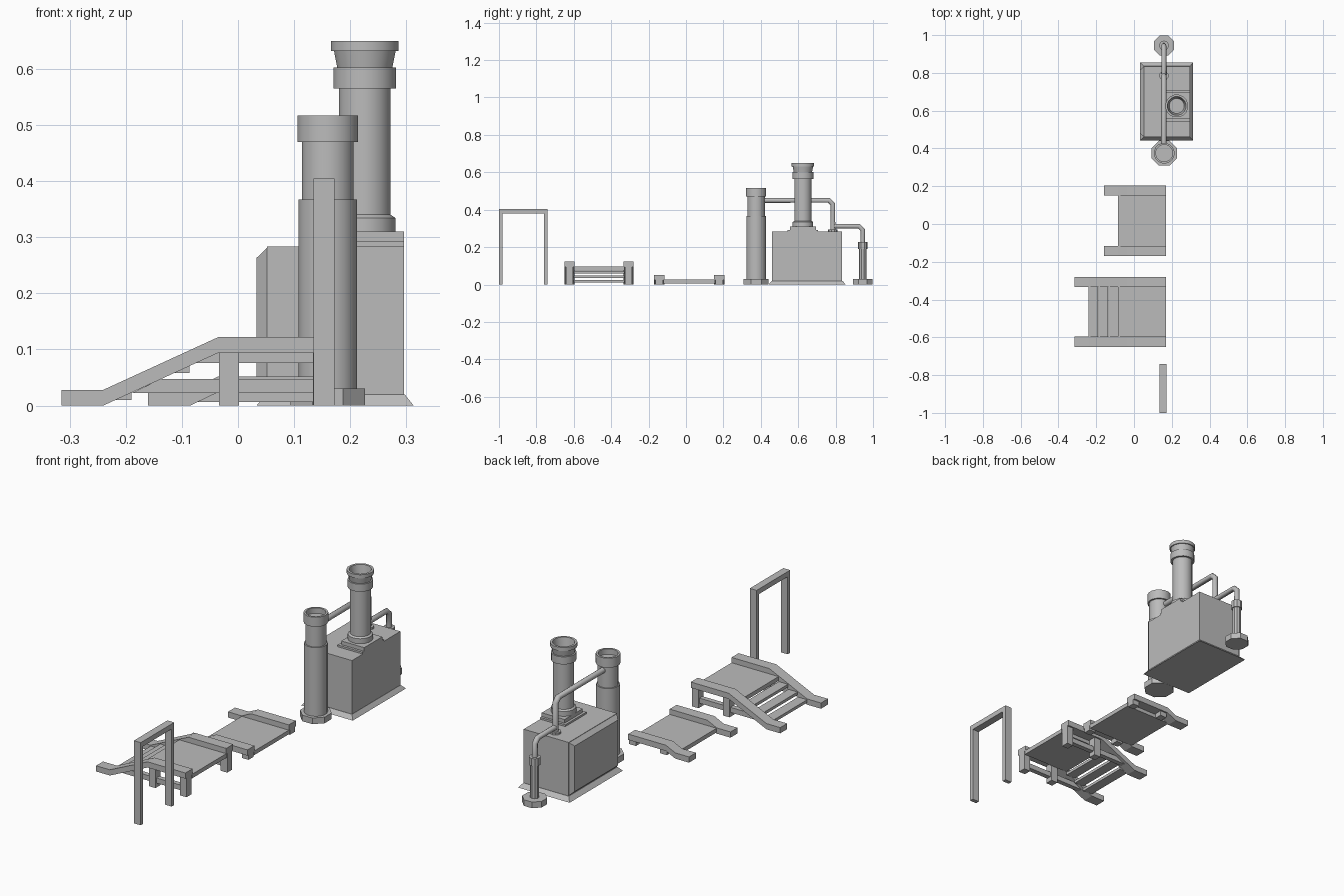
import bpy, bmesh, math
from mathutils import Vector

if "Cube" in bpy.data.objects:
    bpy.data.objects.remove(bpy.data.objects["Cube"])

grey = bpy.data.materials.new("plain grey")
grey.use_nodes = True
GREY = (0.5, 0.5, 0.5, 1)
grey.diffuse_color = GREY
grey.node_tree.nodes["Principled BSDF"].inputs["Base Color"].default_value = GREY


def finish(name, bm):
    bmesh.ops.recalc_face_normals(bm, faces=bm.faces)
    mesh = bpy.data.meshes.new(name)
    bm.to_mesh(mesh)
    bm.free()
    mesh.materials.append(grey)
    ob = bpy.data.objects.new(name, mesh)
    bpy.context.scene.collection.objects.link(ob)
    return ob


def box(name, x, y, z):
    bm = bmesh.new()
    bmesh.ops.create_cube(bm, size=1)
    for v in bm.verts:
        v.co = [(a + b) / 2 + c * (b - a) for (a, b), c in zip((x, y, z), v.co)]
    return finish(name, bm)


def side_profile(name, pts, y0, y1):
    """Extrude an x-z outline along y."""
    bm = bmesh.new()
    face = bm.faces.new([bm.verts.new((x, y0, z)) for x, z in pts])
    new = bmesh.ops.extrude_face_region(bm, geom=[face])["geom"]
    bmesh.ops.translate(bm, vec=(0, y1 - y0, 0),
                        verts=[g for g in new if isinstance(g, bmesh.types.BMVert)])
    return finish(name, bm)


def turned(name, cx, cy, profile, sides):
    """Revolve a radius-height profile, closing both ends."""
    bm = bmesh.new()
    rings = []
    for r, z in profile:
        ring = []
        for i in range(sides):
            a = math.tau * (i + 0.5) / sides
            ring.append(bm.verts.new((cx + r * math.cos(a), cy + r * math.sin(a), z)))
        rings.append(ring)
    for a, b in zip(rings, rings[1:]):
        for i in range(sides):
            j = (i + 1) % sides
            bm.faces.new((a[i], a[j], b[j], b[i]))
    bm.faces.new(rings[0])
    bm.faces.new(rings[-1])
    ob = finish(name, bm)
    bpy.context.view_layer.objects.active = ob
    ob.select_set(True)
    if sides > 8:
        bpy.ops.object.shade_smooth_by_angle(angle=math.radians(35))
    ob.select_set(False)
    return ob


def pipe(name, pts, r, sides=10):
    """Sweep a ring along a path in the y-z plane, mitred at bends."""
    bm = bmesh.new()
    pts = [Vector(p) for p in pts]
    side = Vector((1, 0, 0))
    rings = []
    for i, p in enumerate(pts):
        d0 = (p - pts[max(i - 1, 0)]).normalized()
        d1 = (pts[min(i + 1, len(pts) - 1)] - p).normalized()
        up = side.cross((d0 + d1).normalized())
        ring = []
        for k in range(sides):
            a = math.tau * k / sides
            ring.append(bm.verts.new(p + r * (side * math.cos(a) + up * math.sin(a))))
        rings.append(ring)
    for a, b in zip(rings, rings[1:]):
        for i in range(sides):
            j = (i + 1) % sides
            bm.faces.new((a[i], a[j], b[j], b[i]))
    bm.faces.new(rings[0])
    bm.faces.new(rings[-1])
    ob = finish(name, bm)
    bpy.context.view_layer.objects.active = ob
    ob.select_set(True)
    bpy.ops.object.shade_smooth_by_angle(angle=math.radians(40))
    ob.select_set(False)


def frustum(name, low, high):
    """Tapered block between two rectangles given as four corners each."""
    bm = bmesh.new()
    a = [bm.verts.new(p) for p in low]
    b = [bm.verts.new(p) for p in high]
    bm.faces.new(a)
    bm.faces.new(b)
    for i in range(4):
        j = (i + 1) % 4
        bm.faces.new((a[i], a[j], b[j], b[i]))
    return finish(name, bm)


# Door frame
DOOR = (0.135, 0.172)
box("frame_post_front", DOOR, (-1, -0.98), (0, 0.38))
box("frame_post_back", DOOR, (-0.76, -0.74), (0, 0.38))
box("frame_lintel", DOOR, (-1, -0.74), (0.38, 0.405))


# Platforms with a pair of bent rails on posts
def platform(name, y0, y1, start, foot, knee, top):
    t = 0.028
    outline = [(start, 0), (foot, 0), (knee, top - t), (0.17, top - t),
               (0.17, top), (knee, top), (foot, t), (start, t)]
    for label, a in (("front", y0), ("back", y1 - 0.054)):
        side_profile(f"{name}_rail_{label}", outline, a, a + 0.054)
        for end, x in (("inner", -0.034), ("outer", 0.134)):
            box(f"{name}_post_{label}_{end}", (x, x + 0.036),
                (a + 0.008, a + 0.046), (0, top - t))
    box(f"{name}_deck", (-0.085, 0.17), (y0 + 0.05, y1 - 0.05), (top - t - 0.018, top - t + 0.002))


platform("low_bridge", -0.17, 0.205, -0.16, -0.085, -0.035, 0.052)
platform("stair_bridge", -0.65, -0.28, -0.315, -0.24, -0.035, 0.122)
for i in range(3):
    x, z = -0.24 + 0.052 * i, 0.024 * (i + 1)
    box(f"stair_tread_{i + 1}", (x, x + 0.05), (-0.6, -0.33), (z - 0.014, z))
for label, y in (("front", -0.623), ("back", -0.307)):
    side_profile(f"stretcher_{label}", [(-0.19, 0.022), (0.15, 0.022), (0.15, 0.047),
                                        (-0.138, 0.047)], y - 0.012, y + 0.012)


# Machine body with flared skirt and chamfered side panel
def rect(x0, x1, y0, y1, z):
    return [(x0, y0, z), (x1, y0, z), (x1, y1, z), (x0, y1, z)]


def panel(x, y0, y1, z0, z1):
    return [(x, y0, z0), (x, y1, z0), (x, y1, z1), (x, y0, z1)]


box("body", (0.052, 0.296), (0.46, 0.835), (0, 0.283))
frustum("body_skirt", rect(0.033, 0.313, 0.442, 0.855, 0), rect(0.051, 0.297, 0.459, 0.836, 0.02))
frustum("side_panel", panel(0.054, 0.46, 0.835, 0.02, 0.283), panel(0.033, 0.48, 0.815, 0.04, 0.263))
box("chimney_plinth", (0.172, 0.296), (0.555, 0.695), (0.28, 0.31))
box("chimney_plinth_step", (0.16, 0.296), (0.543, 0.707), (0.28, 0.292))

# Chimney with hollow flared mouth
turned("chimney", 0.226, 0.625, [
    (0.056, 0.3), (0.056, 0.334), (0.047, 0.34), (0.047, 0.565), (0.057, 0.565),
    (0.057, 0.602), (0.05, 0.602), (0.056, 0.632), (0.061, 0.632), (0.061, 0.65),
    (0.05, 0.65), (0.04, 0.59)], 16)

# Front column with hollow cap
turned("column_base", 0.16, 0.375, [(0.072, 0), (0.072, 0.03)], 8)
turned("column", 0.16, 0.375, [
    (0.053, 0.03), (0.053, 0.367), (0.047, 0.367), (0.047, 0.47), (0.055, 0.47),
    (0.055, 0.517), (0.045, 0.517), (0.045, 0.49)], 16)

# Rear stand
turned("stand_base", 0.159, 0.945, [(0.057, 0), (0.057, 0.03)], 8)
turned("stand_post", 0.159, 0.945, [
    (0.021, 0.03), (0.021, 0.19), (0.026, 0.19), (0.026, 0.228)], 10)

# Pipes
P = 0.158
pipe("upper_pipe", [(P, 0.41, 0.45), (P, 0.765, 0.45), (P, 0.785, 0.43), (P, 0.785, 0.283)], 0.014)
pipe("lower_pipe", [(P, 0.785, 0.312), (P, 0.925, 0.312), (P, 0.945, 0.292), (P, 0.945, 0.22)], 0.013)
turned("pipe_collar", P, 0.785, [(0.025, 0.28), (0.025, 0.293)], 10)
